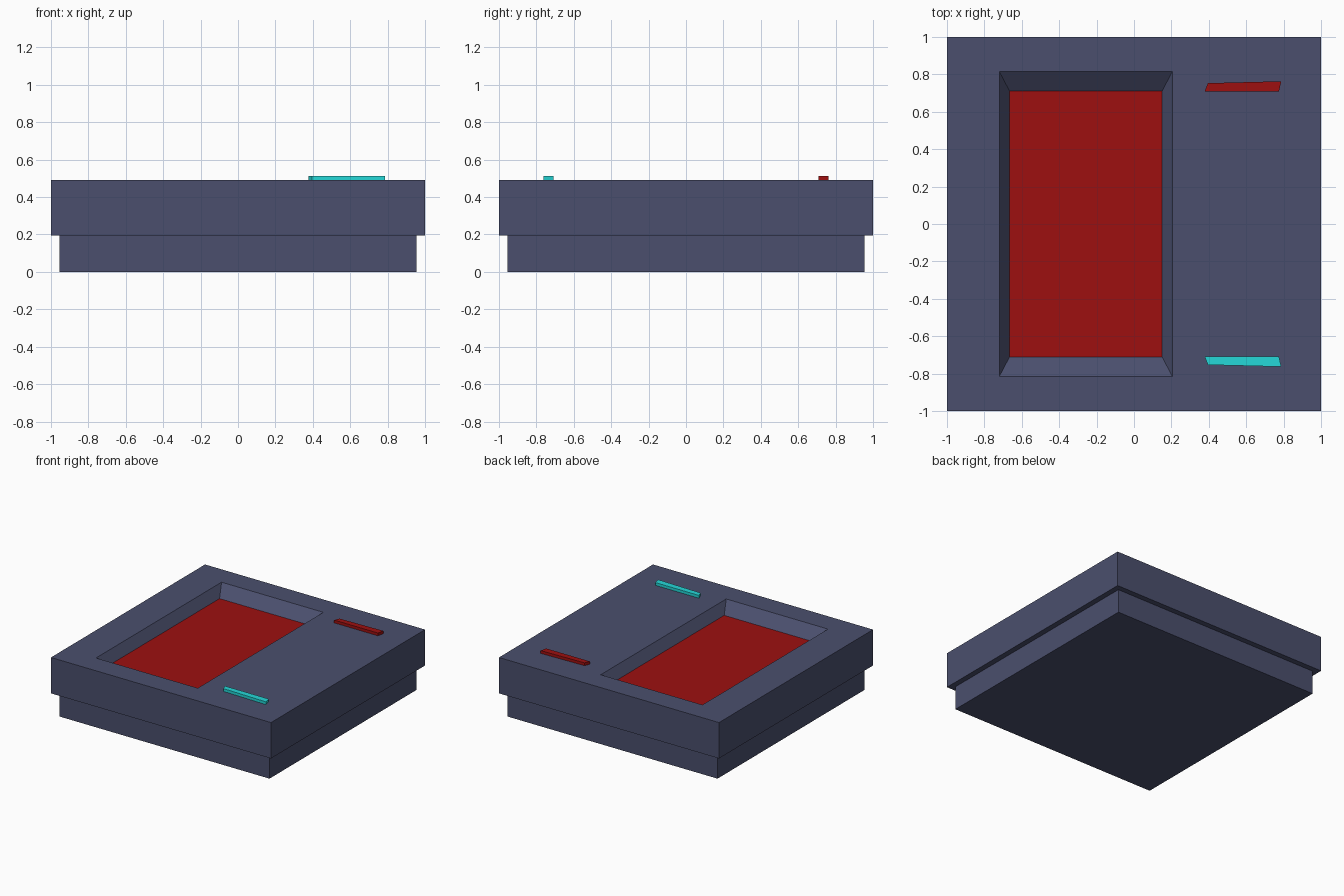
import bpy
import bmesh

cube = bpy.data.objects.get("Cube")
if cube:
    bpy.data.objects.remove(cube, do_unlink=True)


def make_material(name, rgb):
    mat = bpy.data.materials.new(name)
    mat.use_nodes = True
    color = (*rgb, 1.0)
    mat.diffuse_color = color
    mat.node_tree.nodes["Principled BSDF"].inputs["Base Color"].default_value = color
    return mat


navy = make_material("slate navy", (0.069, 0.078, 0.153))
red = make_material("deep red", (0.34, 0.005, 0.005))
cyan = make_material("bright cyan", (0.018, 0.686, 0.686))


def loft(name, rings, side_mat, cap_mat):
    """Join closed rings from bottom to top and cap both ends."""
    bm = bmesh.new()
    loops = [[bm.verts.new(p) for p in ring] for ring in rings]
    bm.faces.new(loops[0][::-1])
    for low, high in zip(loops, loops[1:]):
        n = len(low)
        for i in range(n):
            j = (i + 1) % n
            bm.faces.new((low[i], low[j], high[j], high[i]))
    cap = bm.faces.new(loops[-1])
    bmesh.ops.recalc_face_normals(bm, faces=bm.faces)
    mesh = bpy.data.meshes.new(name)
    mesh.materials.append(side_mat)
    if cap_mat is not side_mat:
        mesh.materials.append(cap_mat)
        cap.material_index = 1
    bm.to_mesh(mesh)
    bm.free()
    obj = bpy.data.objects.new(name, mesh)
    bpy.context.collection.objects.link(obj)
    return obj


def rect(x0, x1, half_y, z):
    return [(x0, -half_y, z), (x1, -half_y, z), (x1, half_y, z), (x0, half_y, z)]


# Stepped base, overhanging slab and sloped recess with a red floor
TOP = 0.49
loft("console_body", [
    rect(-0.955, 0.955, 0.955, 0.0),
    rect(-0.955, 0.955, 0.955, 0.195),
    rect(-1.0, 1.0, 1.0, 0.195),
    rect(-1.0, 1.0, 1.0, TOP),
    rect(-0.72, 0.205, 0.815, TOP),
    rect(-0.665, 0.15, 0.71, TOP - 0.08),
], navy, red)

# Slanted raised bars, mirrored front to back
outline = [(0.378, 0.709), (0.775, 0.709), (0.787, 0.763), (0.395, 0.753)]
for name, side, mat in (("back_bar", 1, red), ("front_bar", -1, cyan)):
    loft(name, [[(x, side * y, z) for x, y in outline]
                for z in (TOP - 0.01, TOP + 0.023)], mat, mat)
